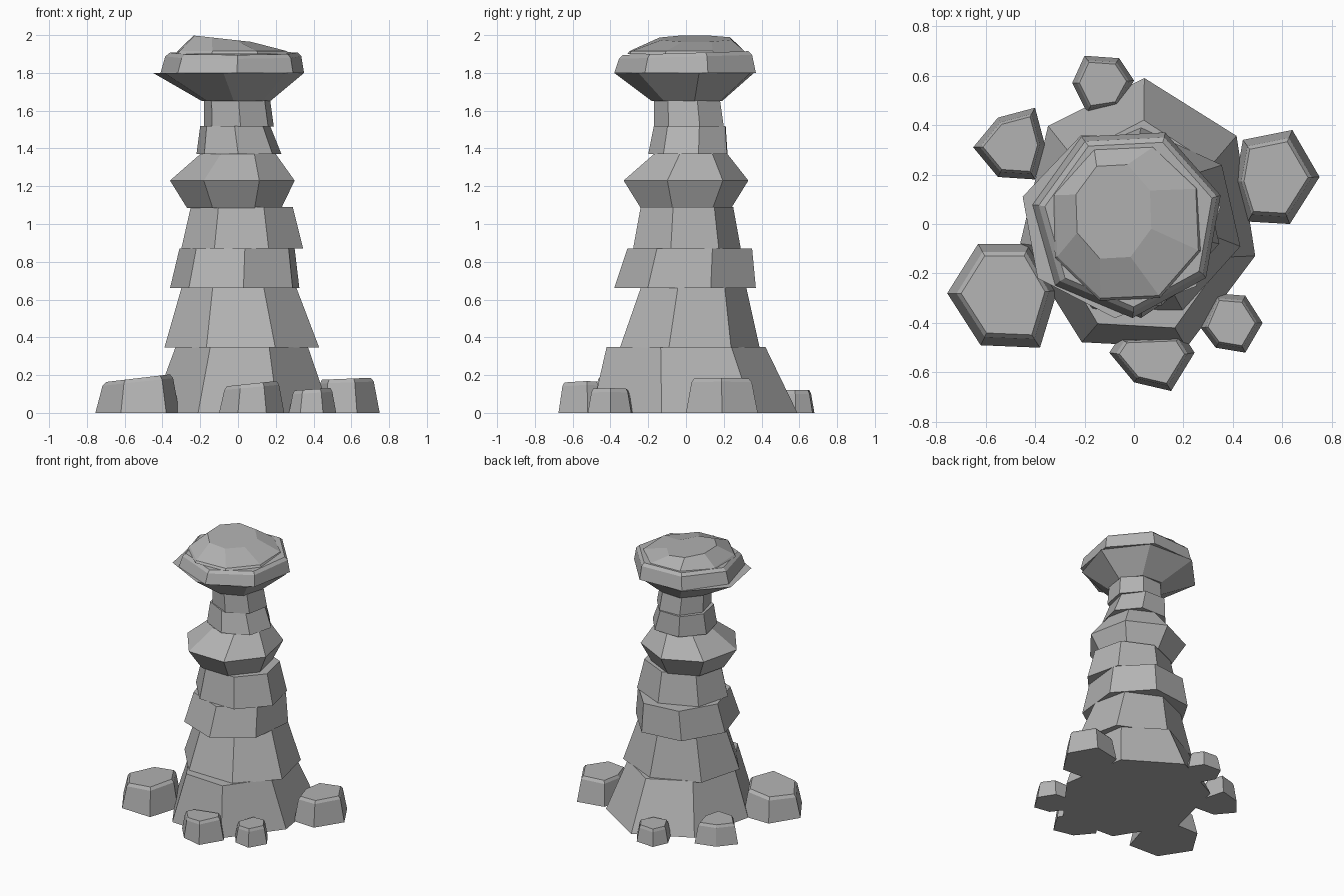
import bpy
import bmesh
import math

if "Cube" in bpy.data.objects:
    bpy.data.objects.remove(bpy.data.objects["Cube"])

stone = bpy.data.materials.new("grey stone")
stone.diffuse_color = (0.45, 0.45, 0.45, 1)
stone.use_nodes = True
stone.node_tree.nodes["Principled BSDF"].inputs["Base Color"].default_value = stone.diffuse_color


def loft(name, rings):
    """Skin a closed, flat-shaded solid through equal-length point rings."""
    bm = bmesh.new()
    loops = [[bm.verts.new(p) for p in ring] for ring in rings]
    n = len(loops[0])
    for low, high in zip(loops, loops[1:]):
        for i in range(n):
            j = (i + 1) % n
            bm.faces.new((low[i], low[j], high[j], high[i]))
    bm.faces.new(loops[0][::-1])
    bm.faces.new(loops[-1])
    bmesh.ops.recalc_face_normals(bm, faces=bm.faces)
    mesh = bpy.data.meshes.new(name)
    bm.to_mesh(mesh)
    bm.free()
    mesh.materials.append(stone)
    obj = bpy.data.objects.new(name, mesh)
    bpy.context.collection.objects.link(obj)
    return obj


def ring(turn, sides, z, x0, x1, y0, y1, tilt_x=0, tilt_y=0):
    """Polygon stretched to fill the given x and y extents."""
    angles = [math.radians(turn) + math.tau * i / sides for i in range(sides)]
    xs = [math.cos(a) for a in angles]
    ys = [math.sin(a) for a in angles]

    def fit(v, values, lo, hi):
        return lo + (v - min(values)) / (max(values) - min(values)) * (hi - lo)

    points = []
    for a, b in zip(xs, ys):
        x, y = fit(a, xs, x0, x1), fit(b, ys, y0, y1)
        points.append((x, y, z + tilt_x * x + tilt_y * y))
    return points


def tier(name, turn, *sections, sides=7):
    return loft(name, [ring(turn, sides, *s) for s in sections])


# Stacked column, bottom to top
tier("column_base", 36, (0, -.46, .49, -.50, .59), (.35, -.33, .37, -.42, .42))
tier("lower_column", 89, (.345, -.39, .43, -.35, .39), (.66, -.30, .31, -.24, .32))
tier("middle_column", 19, (.66, -.36, .325, -.38, .37), (.87, -.31, .30, -.31, .35))
tier("upper_column", 89, (.87, -.30, .345, -.28, .29), (1.09, -.25, .29, -.24, .25))
tier("flared_collar", 89, (1.085, -.27, .23, -.24, .24),
     (1.23, -.36, .30, -.33, .33), (1.37, -.20, .20, -.17, .22))
tier("lower_neck", 12, (1.37, -.22, .23, -.20, .22), (1.52, -.20, .17, -.17, .21))
tier("upper_neck", 15, (1.515, -.18, .19, -.17, .20), (1.655, -.18, .17, -.17, .18))

# Wide head: under-cone, bevelled rim and lopsided crown
tier("head_underside", 164, (1.65, -.19, .17, -.18, .19), (1.80, -.45, .35, -.38, .36))
tier("head_rim", 170, (1.80, -.41, .35, -.38, .37),
     (1.885, -.385, .335, -.355, .35, 0, .03), (1.905, -.36, .315, -.335, .33, 0, .03))
tier("head_crown", 160, (1.90, -.33, .27, -.31, .32),
     (1.915, -.32, .26, -.30, .31), (1.972, -.235, .07, -.14, .24, -.11), sides=8)


# Boulders around the foot
def boulder(name, height, lean, points):
    cx = sum(p[0] for p in points) / len(points)
    cy = sum(p[1] for p in points) / len(points)

    def shrink(s, z, slope):
        return [(cx + (x - cx) * s, cy + (y - cy) * s, z + slope * (x - cx)) for x, y in points]

    loft(name, [shrink(1, 0, 0), shrink(.84, height - .02, lean), shrink(.76, height, lean)])


boulder("boulder_front_left", .185, .09, [(-.63, -.08), (-.42, -.08), (-.31, -.27),
                                          (-.38, -.50), (-.62, -.49), (-.755, -.28)])
boulder("boulder_right", .18, .03, [(.44, .34), (.64, .38), (.75, .19),
                                    (.63, .0), (.46, .01), (.41, .17)])
boulder("boulder_back_left", .15, 0, [(-.40, .47), (-.55, .43), (-.65, .31),
                                      (-.55, .19), (-.40, .18), (-.36, .32)])
boulder("boulder_back", .12, 0, [(-.20, .68), (-.06, .67), (.0, .58),
                                 (-.06, .47), (-.19, .45), (-.25, .57)])
boulder("boulder_front_right", .125, .05, [(.27, -.42), (.33, -.28), (.45, -.29),
                                           (.52, -.40), (.45, -.52), (.33, -.50)])
boulder("boulder_front", .155, .08, [(-.10, -.52), (-.06, -.46), (.20, -.45),
                                     (.245, -.52), (.15, -.675), (.0, -.64)])
